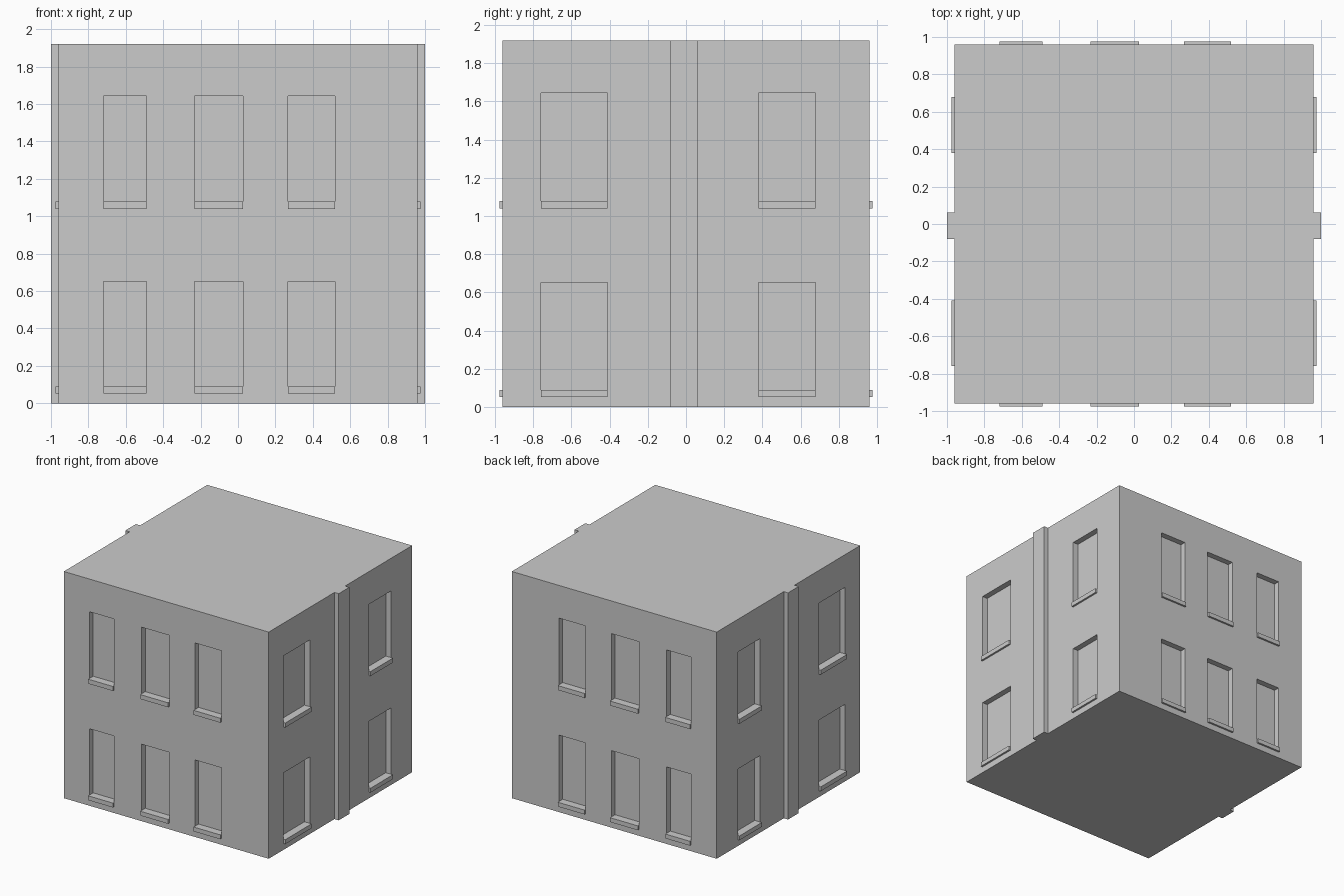
import bpy, bmesh
from mathutils import Matrix, Vector

if "Cube" in bpy.data.objects:
    bpy.data.objects.remove(bpy.data.objects["Cube"])

HALF, HEIGHT = 0.96, 1.92          # body half width and height
RECESS, SILL_OUT = 0.05, 0.016     # window depth, sill projection
FRONT = [(-0.72, -0.49), (-0.232, 0.028), (0.268, 0.518)]   # x spans
SIDE = [(-0.76, -0.41), (0.38, 0.678)]                      # y spans
FLOORS = [(0.053, 0.09, 0.652), (1.04, 1.078, 1.643)]  # sill base, sill top, head


def boxes(name, bounds):
    """One object made of boxes, each given as (min corner, max corner)."""
    bm = bmesh.new()
    for lo, hi in bounds:
        lo, hi = Vector(lo), Vector(hi)
        size, mid = hi - lo, (lo + hi) / 2
        bmesh.ops.create_cube(bm, size=1, matrix=Matrix.Translation(mid) @ Matrix.Diagonal((*size, 1)))
    mesh = bpy.data.meshes.new(name)
    bm.to_mesh(mesh)
    bm.free()
    obj = bpy.data.objects.new(name, mesh)
    bpy.context.collection.objects.link(obj)
    return obj


def wall_box(axis, sign, span, depth, zs):
    """Bounds of a box on the wall facing the given axis and sign."""
    d = sorted(sign * v for v in depth)
    x, y = (d, span) if axis == "x" else (span, d)
    return tuple(zip(x, y, zs))


# Opening and sill bounds on all four walls
openings, sills = [], []
for axis, spans in (("y", FRONT), ("x", SIDE)):
    for sign in (-1, 1):
        for span in spans:
            for base, sill_top, head in FLOORS:
                openings.append(wall_box(axis, sign, span, (HALF - RECESS, HALF + 0.1), (base, head)))
                sills.append(wall_box(axis, sign, span, (HALF - RECESS, HALF + SILL_OUT), (base, sill_top)))

# Building body with recessed windows
body = boxes("building_body", [((-HALF, -HALF, 0), (HALF, HALF, HEIGHT))])
cutter = boxes("window_cutter", openings)
cutter.hide_render = True
cutter.hide_set(True)
cut = body.modifiers.new("window_recesses", "BOOLEAN")
cut.operation = "DIFFERENCE"
cut.solver = "EXACT"
cut.object = cutter
bpy.context.view_layer.objects.active = body
bpy.ops.object.modifier_apply(modifier=cut.name)
bpy.data.objects.remove(cutter)

# Window sills
boxes("window_sills", sills)

# Pilasters at the middle of each side wall
for name, sign in (("left_pilaster", -1), ("right_pilaster", 1)):
    boxes(name, [wall_box("x", sign, (-0.08, 0.062), (HALF, 1.0), (0, HEIGHT))])
